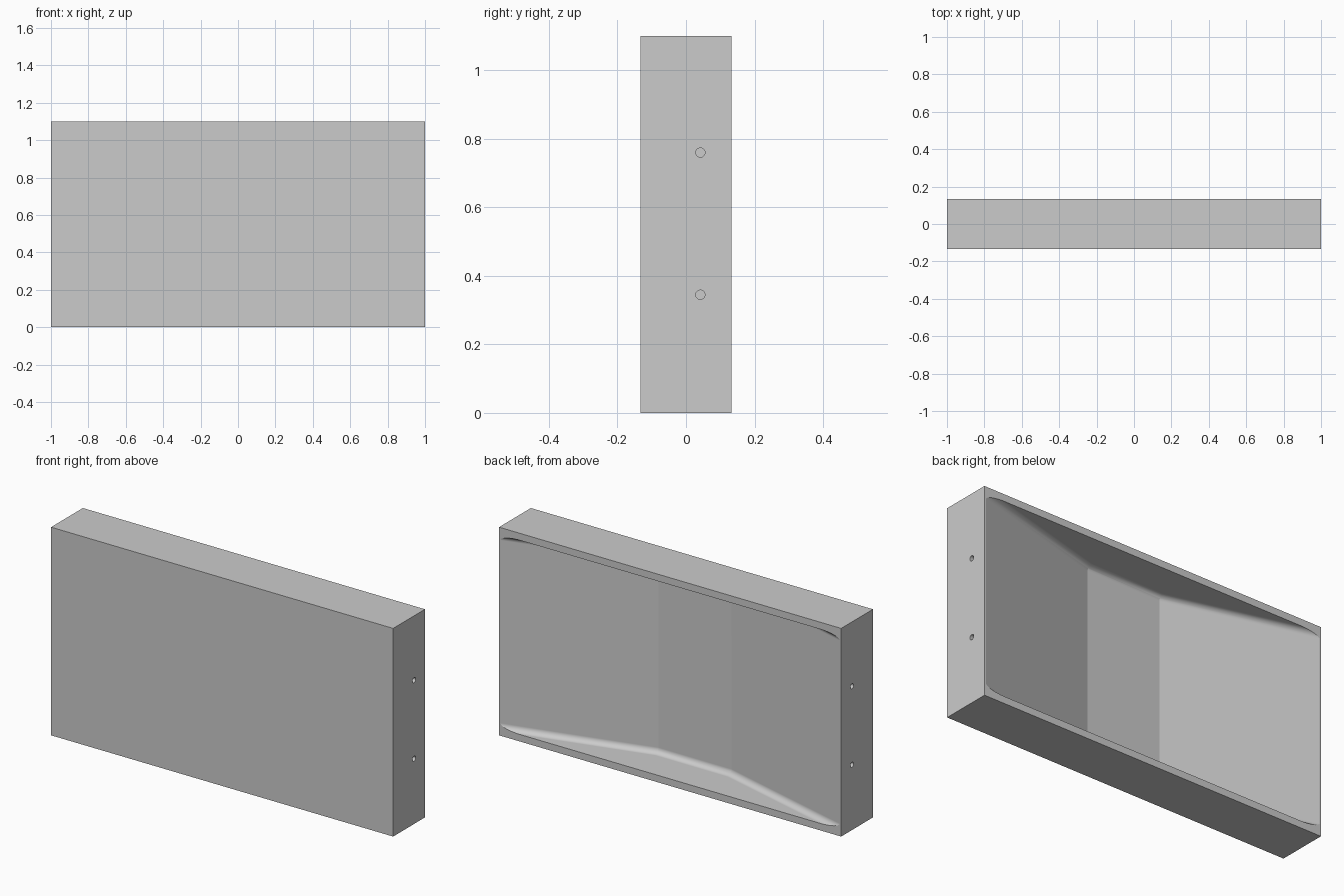
import bpy, bmesh, math
from mathutils import Matrix, Vector

cube = bpy.data.objects.get("Cube")
if cube:
    bpy.data.objects.remove(cube, do_unlink=True)

WIDTH, DEPTH, HEIGHT = 2.0, 0.265, 1.1
BACK = DEPTH / 2
RIM = 0.037            # wall above and below the hollow
FLOOR_HALF = 0.214     # half width of the flat middle of the hollow
FLOOR_Y = BACK - 0.208
EDGE_X = 0.992         # where the slopes meet the back face

grey = bpy.data.materials.new("plain grey")
grey.diffuse_color = (0.6, 0.6, 0.6, 1)
grey.use_nodes = True
grey.node_tree.nodes["Principled BSDF"].inputs["Base Color"].default_value = (0.6, 0.6, 0.6, 1)


def make_object(name, bm):
    bmesh.ops.recalc_face_normals(bm, faces=bm.faces[:])
    mesh = bpy.data.meshes.new(name)
    bm.to_mesh(mesh)
    bm.free()
    mesh.materials.append(grey)
    obj = bpy.data.objects.new(name, mesh)
    bpy.context.collection.objects.link(obj)
    return obj


def activate(obj):
    bpy.ops.object.select_all(action='DESELECT')
    obj.select_set(True)
    bpy.context.view_layer.objects.active = obj


def carve(target, cutter):
    cutter.hide_render = True
    mod = target.modifiers.new("carve", 'BOOLEAN')
    mod.operation = 'DIFFERENCE'
    mod.solver = 'EXACT'
    mod.object = cutter
    activate(target)
    bpy.ops.object.modifier_apply(modifier=mod.name)
    bpy.data.objects.remove(cutter, do_unlink=True)


# Solid block
bm = bmesh.new()
bmesh.ops.create_cube(bm, size=1, matrix=Matrix.Translation((0, 0, HEIGHT / 2))
                      @ Matrix.Diagonal((WIDTH, DEPTH, HEIGHT, 1)))
panel = make_object("hollow_panel", bm)

# Hollow in the back: sloped sides, flat middle, filleted against the top and bottom walls
over = 0.08
slope = (EDGE_X - FLOOR_HALF) / (BACK - FLOOR_Y)
outer = EDGE_X + over * slope
profile = [(-outer, BACK + over), (-FLOOR_HALF, FLOOR_Y),
           (FLOOR_HALF, FLOOR_Y), (outer, BACK + over)]
bm = bmesh.new()
face = bm.faces.new([bm.verts.new((x, y, RIM)) for x, y in profile])
grown = bmesh.ops.extrude_face_region(bm, geom=[face])
bmesh.ops.translate(bm, vec=Vector((0, 0, HEIGHT - 2 * RIM)),
                    verts=[g for g in grown["geom"] if isinstance(g, bmesh.types.BMVert)])
fillets = [e for e in bm.edges
           if abs(e.verts[0].co.z - e.verts[1].co.z) < 1e-4
           and min(v.co.y for v in e.verts) < 0]
bmesh.ops.bevel(bm, geom=fillets, offset=0.03, offset_type='OFFSET',
                segments=10, profile=0.5, affect='EDGES')
carve(panel, make_object("hollow_cutter", bm))

# Blind fixing holes, two in each end
for side in (-1, 1):
    for z in (0.345, 0.76):
        bm = bmesh.new()
        bmesh.ops.create_cone(bm, cap_ends=True, segments=32, radius1=0.0135,
                              radius2=0.0135, depth=0.2,
                              matrix=Matrix.Translation((side, 0.042, z))
                              @ Matrix.Rotation(math.pi / 2, 4, 'Y'))
        carve(panel, make_object("hole_cutter", bm))

# Smooth the fillets and holes, keep the folds crisp
activate(panel)
bpy.ops.object.shade_smooth_by_angle(angle=math.radians(12))
weighted = panel.modifiers.new("even_shading", 'WEIGHTED_NORMAL')
weighted.keep_sharp = True
